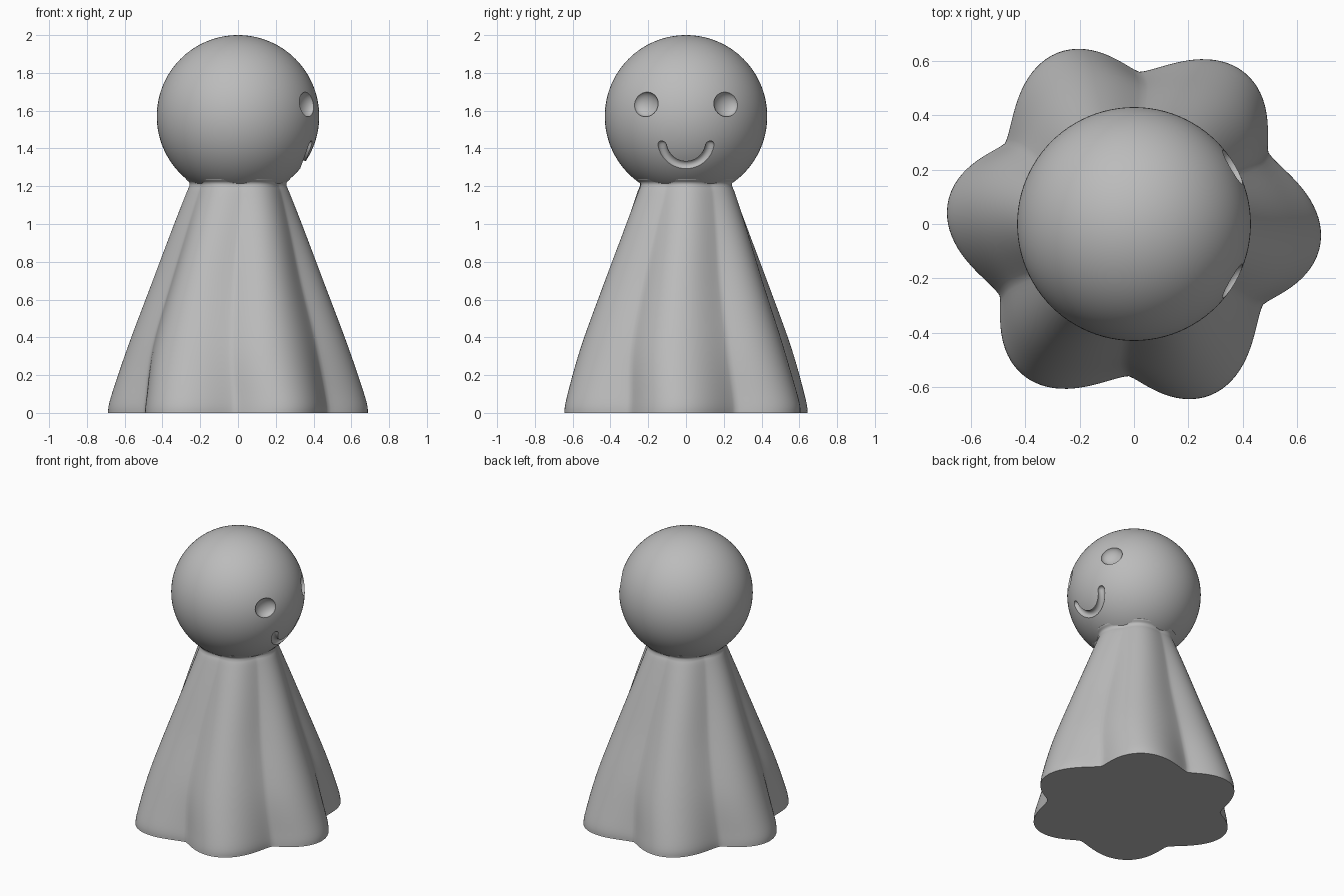
import bpy, bmesh, math
from mathutils import Vector, Matrix

if "Cube" in bpy.data.objects:
    bpy.data.objects.remove(bpy.data.objects["Cube"])

GREY = (0.5, 0.5, 0.5, 1)
mat = bpy.data.materials.new("matte grey")
mat.use_nodes = True
mat.diffuse_color = GREY
mat.node_tree.nodes["Principled BSDF"].inputs["Base Color"].default_value = GREY

HEAD_Z, HEAD_R = 1.57, 0.43


def make_object(name, bm):
    bmesh.ops.recalc_face_normals(bm, faces=bm.faces)
    mesh = bpy.data.meshes.new(name)
    bm.to_mesh(mesh)
    bm.free()
    obj = bpy.data.objects.new(name, mesh)
    obj.data.materials.append(mat)
    bpy.context.collection.objects.link(obj)
    return obj


def activate(obj):
    bpy.ops.object.select_all(action='DESELECT')
    obj.select_set(True)
    bpy.context.view_layer.objects.active = obj


def smooth(obj, degrees):
    activate(obj)
    bpy.ops.object.shade_smooth_by_angle(angle=math.radians(degrees))


def loft(name, rings):
    """Closed skin over a list of equal-sized rings of points."""
    bm = bmesh.new()
    loops = [[bm.verts.new(p) for p in ring] for ring in rings]
    for low, high in zip(loops, loops[1:]):
        n = len(low)
        for i in range(n):
            j = (i + 1) % n
            bm.faces.new((low[i], low[j], high[j], high[i]))
    bm.faces.new(loops[0])
    bm.faces.new(loops[-1])
    return make_object(name, bm)


def spline(keys, steps):
    """Catmull-Rom curve through tuples."""
    pts = [Vector(k) for k in keys]
    out = []
    for i in range(len(pts) - 1):
        p0, p1, p2 = pts[max(i - 1, 0)], pts[i], pts[i + 1]
        p3 = pts[min(i + 2, len(pts) - 1)]
        for s in range(steps):
            t = s / steps
            out.append(p1 + (p2 - p0) * (t / 2)
                       + (p0 * 2 - p1 * 5 + p2 * 4 - p3) * (t * t / 2)
                       + (p1 * 3 - p0 - p2 * 3 + p3) * (t ** 3 / 2))
    return out + [pts[-1]]


# Cloth skirt: six soft folds that fade toward the neck
# height, valley radius, peak radius, twist in degrees
skirt_keys = [
    (0.00, 0.560, 0.690, 0),
    (0.08, 0.552, 0.676, 0),
    (0.35, 0.503, 0.586, -2),
    (0.70, 0.395, 0.453, -1),
    (1.00, 0.305, 0.338, 3),
    (1.16, 0.255, 0.275, 6),
    (1.20, 0.240, 0.258, 6),
    (1.22, 0.243, 0.258, 6),
    (1.24, 0.262, 0.275, 6),
    (1.26, 0.250, 0.250, 6),
]
FOLDS, PER_FOLD = 6, 30


def skirt_ring(key):
    z, valley, peak, twist = key
    ring = []
    for i in range(FOLDS * PER_FOLD):
        t = (i % PER_FOLD) / PER_FOLD
        bulge = abs(math.sin(math.pi * t ** 0.87)) ** 1.5
        r = valley + (peak - valley) * bulge
        a = math.tau * i / (FOLDS * PER_FOLD) + math.radians(28 + twist)
        ring.append((r * math.cos(a), r * math.sin(a), z))
    return ring


skirt = loft("skirt", [skirt_ring(k) for k in spline(skirt_keys, 6)])
smooth(skirt, 45)

# Head
bm = bmesh.new()
bmesh.ops.create_uvsphere(bm, u_segments=96, v_segments=64, radius=HEAD_R,
                          matrix=Matrix.Translation((0, 0, HEAD_Z)))
head = make_object("head", bm)


def on_head(y, z):
    return Vector((math.sqrt(HEAD_R ** 2 - y * y - (z - HEAD_Z) ** 2), y, z))


def carve(cutter):
    activate(head)
    mod = head.modifiers.new("carve", 'BOOLEAN')
    mod.operation = 'DIFFERENCE'
    mod.solver = 'EXACT'
    mod.object = cutter
    bpy.ops.object.modifier_apply(modifier=mod.name)
    bpy.data.objects.remove(cutter)


# Eye dimples
for side in (-1, 1):
    p = on_head(0.213 * side, 1.635)
    place = (Matrix.Translation(p)
             @ Matrix.Rotation(math.atan2(p.y, p.x), 4, 'Z')
             @ Matrix.Diagonal((0.045, 0.073, 0.067, 1)))
    bm = bmesh.new()
    bmesh.ops.create_uvsphere(bm, u_segments=40, v_segments=24, radius=1, matrix=place)
    carve(make_object("eye_cutter", bm))

# Smile groove: round-ended tube following the head surface
ARC, TUBE, SMILE_Z = 0.128, 0.024, 1.44
length = math.pi * ARC
cap = [(TUBE * (1 - math.cos(a)), TUBE * math.sin(a))
       for a in (math.pi / 2 * k / 6 for k in (0.3, 1, 2, 3, 4, 5, 6))]
middle = [(TUBE + (length - 2 * TUBE) * k / 32, TUBE) for k in range(1, 32)]
stations = cap + middle + [(length - s, r) for s, r in reversed(cap)]


def smile_point(s):
    a = -math.pi + s / ARC
    return on_head(ARC * math.cos(a), SMILE_Z + ARC * math.sin(a))


rings = []
for s, r in stations:
    p = smile_point(s)
    out = (p - Vector((0, 0, HEAD_Z))).normalized()
    along = smile_point(s + 0.001) - smile_point(s - 0.001)
    across = along.cross(out).normalized()
    rings.append([p + (out * math.cos(b) + across * math.sin(b)) * r
                  for b in (math.tau * k / 20 for k in range(20))])
carve(loft("smile_cutter", rings))
smooth(head, 35)
